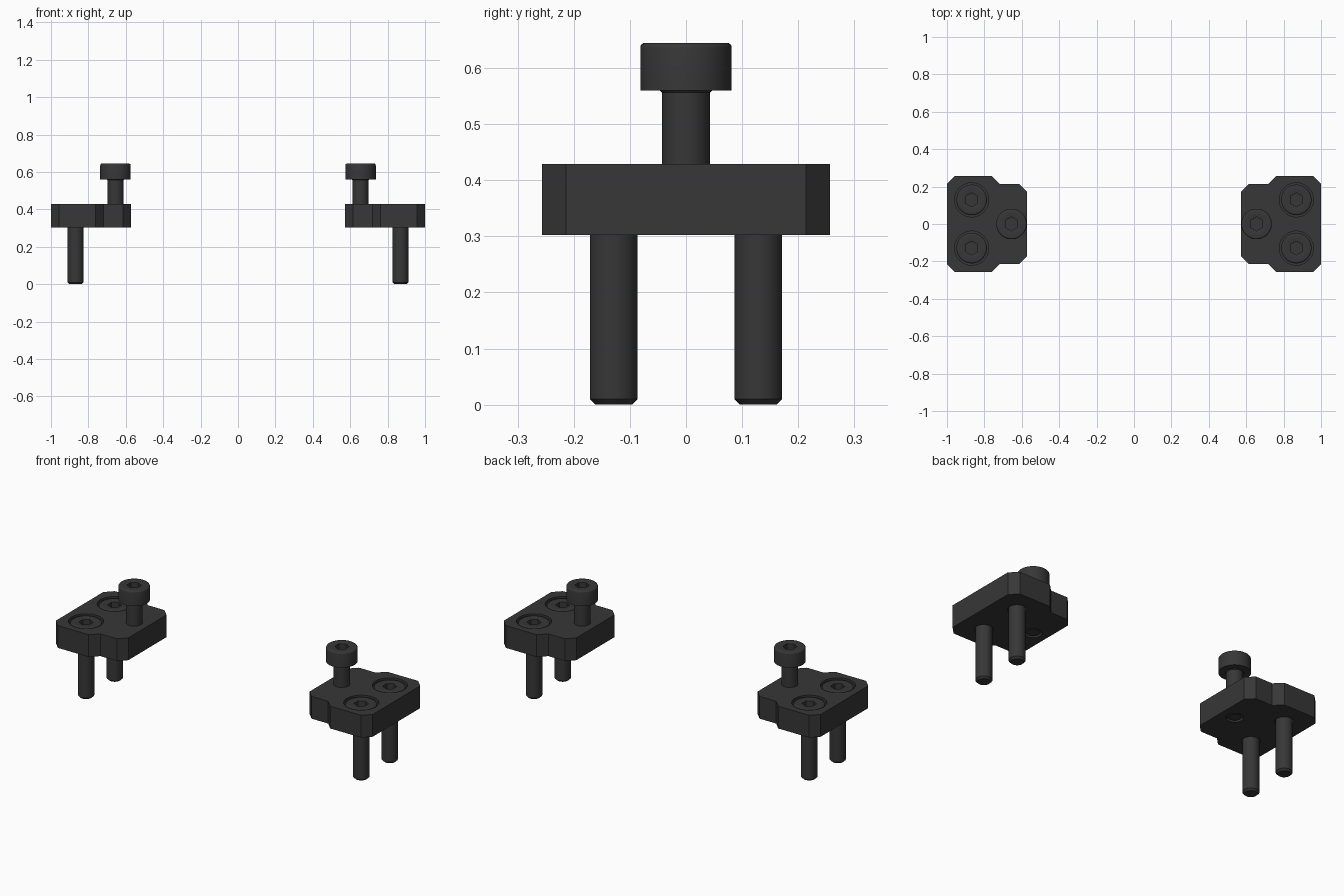
import bpy, bmesh
from math import pi, cos, sin

if "Cube" in bpy.data.objects:
    bpy.data.objects.remove(bpy.data.objects["Cube"])

N = 48
black = bpy.data.materials.new("black_oxide")
black.diffuse_color = (0.038, 0.038, 0.038, 1)
black.use_nodes = True
black.node_tree.nodes["Principled BSDF"].inputs["Base Color"].default_value = black.diffuse_color


def finish(name, bm):
    bmesh.ops.recalc_face_normals(bm, faces=bm.faces)
    me = bpy.data.meshes.new(name)
    bm.to_mesh(me)
    bm.free()
    ob = bpy.data.objects.new(name, me)
    bpy.context.collection.objects.link(ob)
    return ob


def smooth(ob):
    bpy.ops.object.select_all(action='DESELECT')
    ob.select_set(True)
    bpy.context.view_layer.objects.active = ob
    bpy.ops.object.shade_smooth_by_angle(angle=pi / 6)


def lathe(name, profile):
    """Stack rings of (radius, z, is_hex) and cap both ends."""
    bm = bmesh.new()
    rings = []
    for r, z, is_hex in profile:
        ring = []
        for i in range(N):
            k = cos(pi / 6) / cos(2 * pi * (i % (N // 6)) / N - pi / 6) if is_hex else 1
            a = 2 * pi * i / N + pi / 2
            ring.append(bm.verts.new((r * k * cos(a), r * k * sin(a), z)))
        rings.append(ring)
    for a, b in zip(rings, rings[1:]):
        for i in range(N):
            j = (i + 1) % N
            bm.faces.new((a[i], a[j], b[j], b[i]))
    bm.faces.new(rings[0])
    bm.faces.new(rings[-1])
    return finish(name, bm)


def screw(name, length):
    """Socket head cap screw, tip at z = 0."""
    R, H, S, f = 0.0815, 0.085, 0.0425, 0.009
    top = length + H
    pts = [(S - 0.01, 0, 0), (S, 0.01, 0), (S, length - 0.004, 0),
           (S + 0.004, length, 0), (R, length, 0)]
    pts += [(R - f + f * cos(t * pi / 8), top - f + f * sin(t * pi / 8), 0) for t in range(5)]
    pts += [(0.039, top, 0), (0.037, top - 0.002, 1), (0.037, top - 0.043, 1)]
    ob = lathe(name, pts)
    ob.data.materials.append(black)
    smooth(ob)
    return ob


# Stepped plate with chamfered corners
half = [(0.572, 0.172), (0.614, 0.214), (0.719, 0.214), (0.762, 0.257), (0.957, 0.257), (1.0, 0.214)]
outline = half + [(x, -y) for x, y in reversed(half)]
bm = bmesh.new()
base = bm.faces.new([bm.verts.new((x, y, 0.302)) for x, y in outline])
ext = bmesh.ops.extrude_face_region(bm, geom=[base])
bmesh.ops.translate(bm, vec=(0, 0, 0.127), verts=[v for v in ext['geom'] if isinstance(v, bmesh.types.BMVert)])
plate = finish("right_plate", bm)
plate.data.materials.append(black)

# Counterbored holes and the adjusting screw hole
FLOOR = 0.341
cutters = []
for x, y, prof in [
    (0.868, 0.129, [(0.048, 0.2, 0), (0.048, FLOOR, 0), (0.091, FLOOR, 0), (0.091, 0.5, 0)]),
    (0.868, -0.129, [(0.048, 0.2, 0), (0.048, FLOOR, 0), (0.091, FLOOR, 0), (0.091, 0.5, 0)]),
    (0.655, 0, [(0.0435, 0.2, 0), (0.0435, 0.5, 0)]),
]:
    c = lathe("hole_cutter", prof)
    c.location = (x, y, 0)
    c.hide_render = True
    cutters.append(c)
    m = plate.modifiers.new("hole", 'BOOLEAN')
    m.operation, m.solver, m.object = 'DIFFERENCE', 'EXACT', c
bpy.context.view_layer.objects.active = plate
for m in list(plate.modifiers):
    bpy.ops.object.modifier_apply(modifier=m.name)
for c in cutters:
    bpy.data.objects.remove(c)
smooth(plate)

# Screws of the right-hand block
back = screw("right_back_mounting_screw", FLOOR)
back.location = (0.868, 0.129, 0)
front = back.copy()
front.name = "right_front_mounting_screw"
front.location.y = -0.129
bpy.context.collection.objects.link(front)
adjust = screw("right_adjusting_screw", 0.255)
adjust.location = (0.655, 0, 0.305)

# Left-hand block is the right one mirrored
for ob in (plate, back, front, adjust):
    twin = ob.copy()
    twin.name = ob.name.replace("right", "left")
    twin.location.x = -ob.location.x
    if ob is plate:
        twin.rotation_euler.z = pi
    bpy.context.collection.objects.link(twin)
